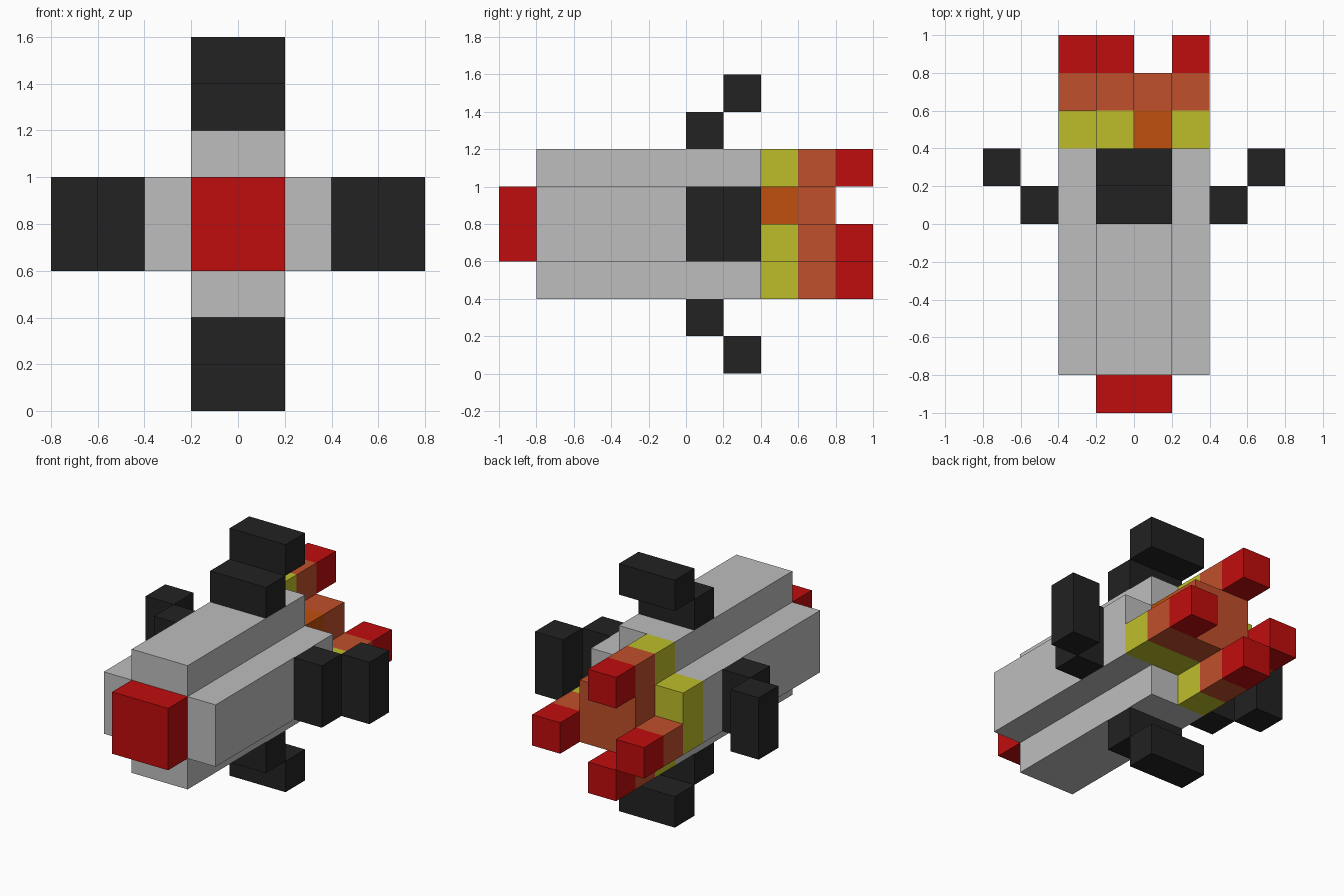
import bpy
import bmesh
from mathutils import Vector

U = 0.2  # edge length of one block

cube = bpy.data.objects.get("Cube")
if cube:
    bpy.data.objects.remove(cube, do_unlink=True)


def make_material(name, rgb):
    mat = bpy.data.materials.new(name)
    mat.use_nodes = True
    color = (*rgb, 1.0)
    mat.diffuse_color = color
    mat.node_tree.nodes["Principled BSDF"].inputs["Base Color"].default_value = color
    return mat


grey = make_material("light grey", (0.515, 0.515, 0.515))
black = make_material("black", (0.016, 0.016, 0.016))
red = make_material("red", (0.527, 0.004, 0.004))
yellow = make_material("yellow", (0.515, 0.515, 0.024))
orange = make_material("orange", (0.527, 0.08, 0.024))
deep_orange = make_material("deep orange", (0.527, 0.08, 0.004))


def add_object(name, bm, mats):
    bmesh.ops.recalc_face_normals(bm, faces=bm.faces)
    mesh = bpy.data.meshes.new(name)
    bm.to_mesh(mesh)
    bm.free()
    for mat in mats:
        mesh.materials.append(mat)
    obj = bpy.data.objects.new(name, mesh)
    bpy.context.collection.objects.link(obj)
    return obj


def add_box(bm, low, high):
    """Box between two corners given in block units."""
    low, high = Vector(low) * U, Vector(high) * U
    verts = bmesh.ops.create_cube(bm, size=1)["verts"]
    for v in verts:
        v.co = (low + high) / 2 + v.co * (high - low)


# Hull: plus-shaped section extruded along the length
bm = bmesh.new()
quarter = [(2, 1), (1, 1), (1, 2)]
section = []
for turn in range(4):
    for x, z in quarter:
        for _ in range(turn):
            x, z = -z, x
        section.append(bm.verts.new((x * U, -4 * U, (z + 4) * U)))
front = bm.faces.new(section)
moved = bmesh.ops.extrude_face_region(bm, geom=[front])["geom"]
bmesh.ops.translate(bm, vec=(0, 6 * U, 0),
                    verts=[g for g in moved if isinstance(g, bmesh.types.BMVert)])
# Extruding keeps the starting cap only when its face is still present
if not any(all(v.co.y < -3.9 * U for v in f.verts) for f in bm.faces):
    bm.faces.new(section)
add_object("hull", bm, [grey])

# Nose block
bm = bmesh.new()
add_box(bm, (-1, -5, 3), (1, -4, 5))
add_object("nose", bm, [red])

# Stepped fins on all four sides
for side in (-1, 1):
    label = "left" if side > 0 else "right"
    bm = bmesh.new()
    for step in range(2):
        inner, outer = sorted((side * (2 + step), side * (3 + step)))
        add_box(bm, (inner, step, 3), (outer, step + 1, 5))
    add_object(label + "_fin", bm, [black])

    label = "top" if side > 0 else "bottom"
    bm = bmesh.new()
    for step in range(2):
        inner, outer = sorted((side * (2 + step), side * (3 + step)))
        add_box(bm, (-1, step, 4 + inner), (1, step + 1, 4 + outer))
    add_object(label + "_fin", bm, [black])

# Exhaust flame: blocks in three layers, keyed by their lower corner
core = [(x, z) for x in (-1, 0) for z in (3, 4)]
tongues = [(-2, 3), (1, 3), (-1, 2), (-1, 5)]
flame = {}
for x, z in core + tongues + [(-2, 4)]:
    flame[x, 2, z] = 0
for x, z in core + tongues:
    flame[x, 3, z] = 1
for x, z in tongues:
    flame[x, 4, z] = 2
flame[0, 2, 4] = 3

bm = bmesh.new()
for cell, index in flame.items():
    center = Vector(cell) + Vector((0.5, 0.5, 0.5))
    for axis in range(3):
        for sign in (-1, 1):
            step = Vector((0, 0, 0))
            step[axis] = sign
            if tuple(int(c) for c in Vector(cell) + step) in flame:
                continue  # hidden between two blocks
            a, b = Vector((0, 0, 0)), Vector((0, 0, 0))
            a[(axis + 1) % 3] = 0.5
            b[(axis + 2) % 3] = 0.5 * sign
            mid = center + step * 0.5
            corners = (mid - a - b, mid + a - b, mid + a + b, mid - a + b)
            face = bm.faces.new([bm.verts.new(c * U) for c in corners])
            face.material_index = index
bmesh.ops.remove_doubles(bm, verts=bm.verts, dist=0.001)
add_object("exhaust_flame", bm, [yellow, orange, red, deep_orange])
